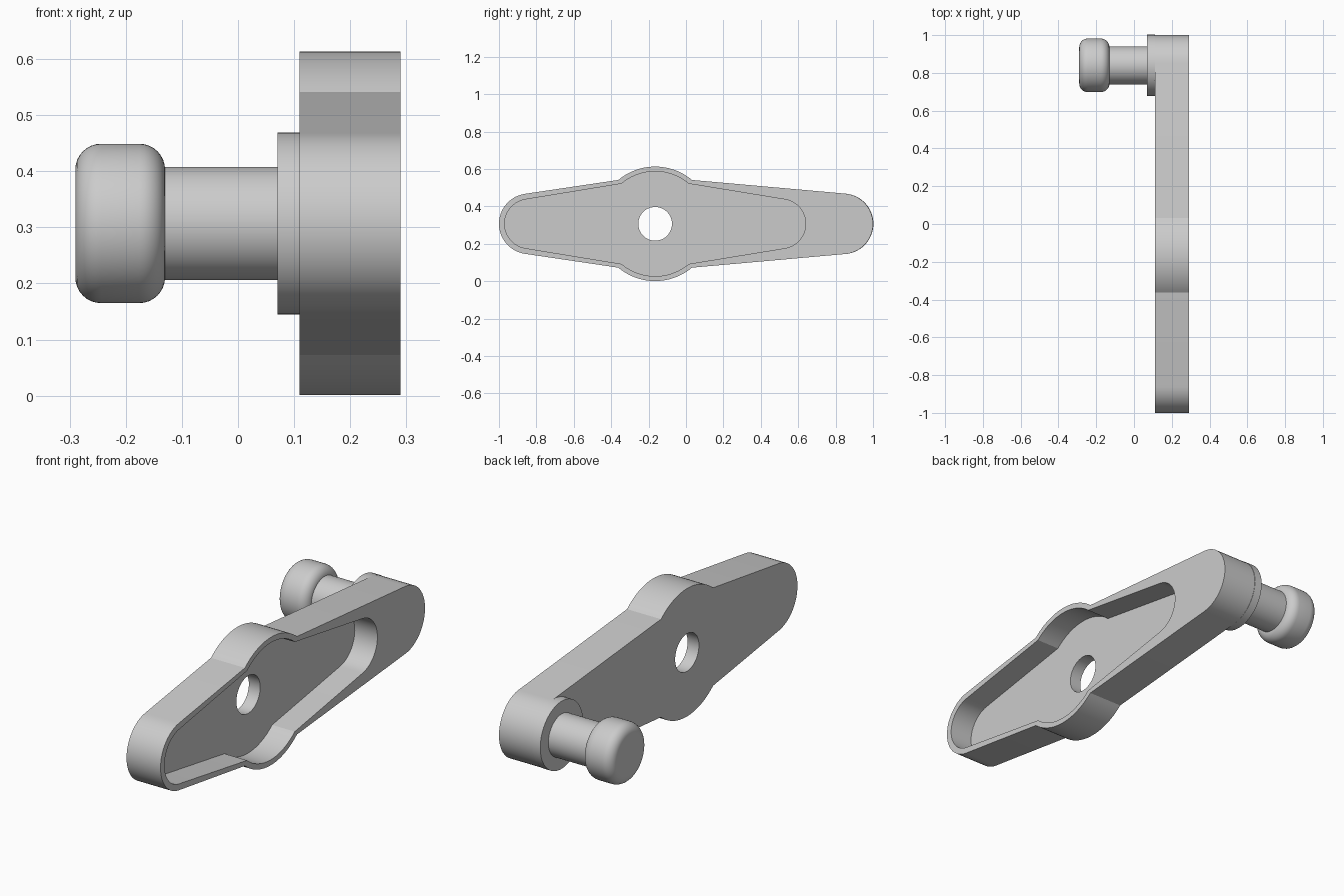
import bpy
import bmesh
from math import sin, cos, pi, radians

if "Cube" in bpy.data.objects:
    bpy.data.objects.remove(bpy.data.objects["Cube"])

AXIS_Z = 0.307      # height of the long centre line
HUB_Y = -0.165      # centre of the pivot hole
PEG_Y = 0.84        # centre of the handle peg
BACK, FLOOR, RIM = 0.11, 0.17, 0.29

grey = bpy.data.materials.new("plain grey")
grey.use_nodes = True
colour = (0.6, 0.6, 0.6, 1)
grey.diffuse_color = colour
grey.node_tree.nodes["Principled BSDF"].inputs["Base Color"].default_value = colour


def finish(name, bm):
    bmesh.ops.recalc_face_normals(bm, faces=bm.faces)
    mesh = bpy.data.meshes.new(name)
    bm.to_mesh(mesh)
    bm.free()
    obj = bpy.data.objects.new(name, mesh)
    obj.data.materials.append(grey)
    bpy.context.collection.objects.link(obj)
    return obj


def smooth(obj):
    bpy.ops.object.select_all(action='DESELECT')
    obj.select_set(True)
    bpy.context.view_layer.objects.active = obj
    bpy.ops.object.shade_smooth_by_angle(angle=radians(25))


def arc(centre_y, radius, start, end, steps=24):
    angles = [radians(start + (end - start) * i / steps) for i in range(steps + 1)]
    return [(centre_y + radius * cos(a), AXIS_Z + radius * sin(a)) for a in angles]


def lever_outline(back_y, front_y, end_radius, hub_radius, right_tilt):
    """Rounded ends joined by tapering sides to a round hub."""
    return (arc(back_y, end_radius, right_tilt - 90, 90 - right_tilt)
            + arc(HUB_Y, hub_radius, 50, 130)
            + arc(front_y, end_radius, 98, 262)
            + arc(HUB_Y, hub_radius, 230, 310))


def prism(name, outline, x0, x1):
    bm = bmesh.new()
    face = bm.faces.new([bm.verts.new((x0, y, z)) for y, z in outline])
    side = bmesh.ops.extrude_face_region(bm, geom=[face])["geom"]
    moved = [v for v in side if isinstance(v, bmesh.types.BMVert)]
    bmesh.ops.translate(bm, verts=moved, vec=(x1 - x0, 0, 0))
    return finish(name, bm)


def lathe(name, profile, segments=64):
    """Spin (x, radius) points around the peg axis."""
    bm = bmesh.new()
    rings = []
    for x, r in profile:
        rings.append([bm.verts.new((x, PEG_Y + r * cos(2 * pi * i / segments),
                                    AXIS_Z + r * sin(2 * pi * i / segments)))
                      for i in range(segments)])
    for a, b in zip(rings, rings[1:]):
        for i in range(segments):
            j = (i + 1) % segments
            bm.faces.new((a[i], a[j], b[j], b[i]))
    bm.faces.new(rings[0])
    bm.faces.new(rings[-1])
    obj = finish(name, bm)
    smooth(obj)
    return obj


def cut(obj, cutter):
    mod = obj.modifiers.new("cut", 'BOOLEAN')
    mod.operation, mod.solver, mod.object = 'DIFFERENCE', 'EXACT', cutter
    bpy.context.view_layer.objects.active = obj
    bpy.ops.object.modifier_apply(modifier=mod.name)
    bpy.data.objects.remove(cutter)


# Lever arm with a shallow tray and a pivot hole
arm = prism("lever_arm", lever_outline(0.838, -0.838, 0.162, 0.306, 5), BACK, RIM)
cut(arm, prism("tray_cutter", lever_outline(0.508, -0.838, 0.132, 0.28, 8), FLOOR, RIM + 0.1))
cut(arm, prism("hole_cutter", arc(HUB_Y, 0.09, 0, 354, 59), BACK - 0.1, RIM + 0.1))
smooth(arm)

# Handle: round boss, shaft and rounded knob
lathe("peg_boss", [(0.07, 0.162), (BACK, 0.162)])
lathe("peg_shaft", [(-0.13, 0.101), (0.07, 0.101)])
fillet, knob_radius = 0.046, 0.142
turns = [pi / 2 * i / 8 for i in range(9)]
left_round = [(-0.29 + fillet * (1 - cos(t)), knob_radius - fillet * (1 - sin(t))) for t in turns]
right_round = [(-0.42 - x, r) for x, r in reversed(left_round)]
lathe("handle_knob", left_round + right_round)
